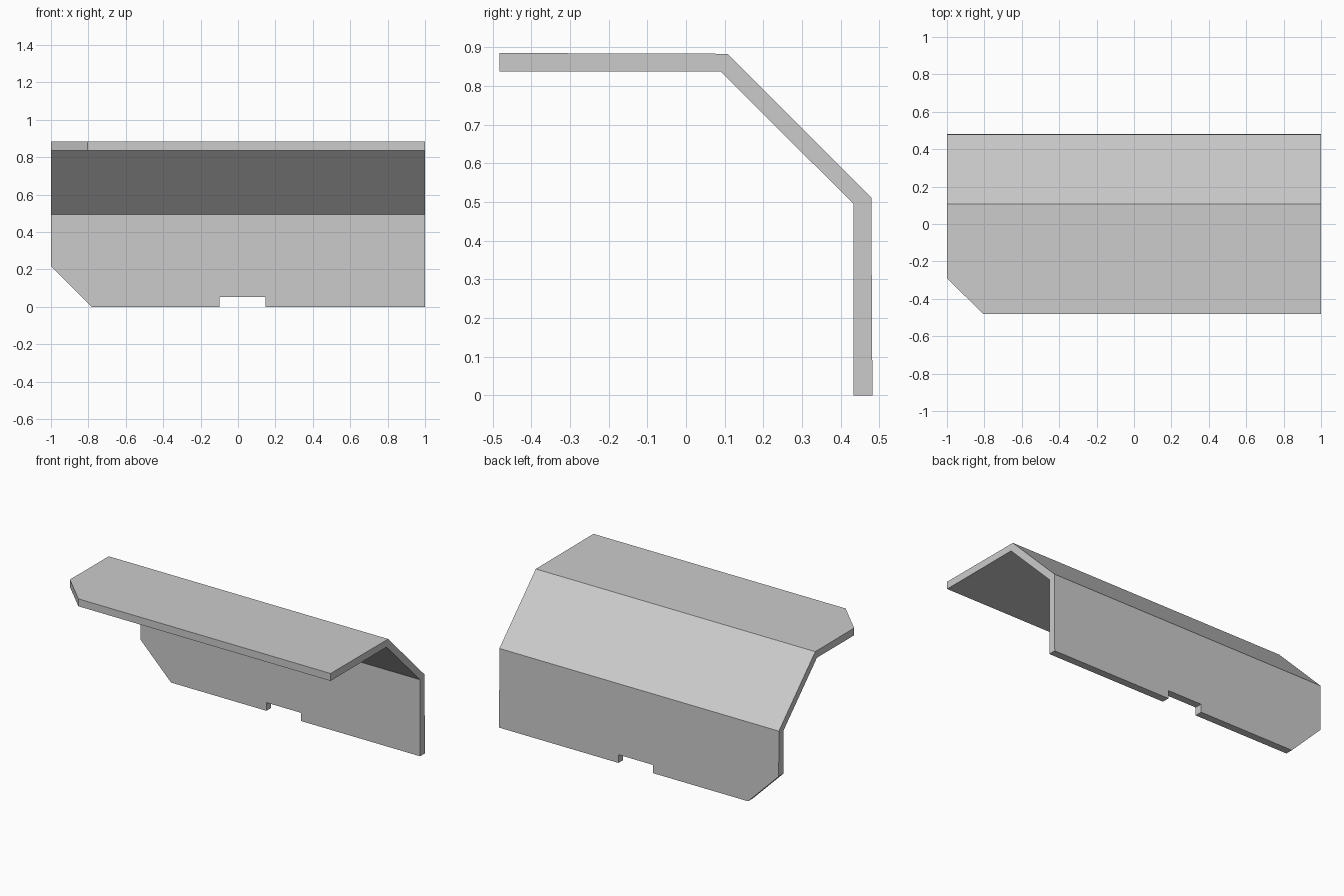
import bpy, bmesh
from mathutils import Vector

if "Cube" in bpy.data.objects:
    bpy.data.objects.remove(bpy.data.objects["Cube"])

# Bent sheet: side profile (y, z) swept along x
profile = [(-0.482, 0.885), (0.107, 0.883), (0.479, 0.511), (0.482, 0.0),
           (0.433, 0.0), (0.433, 0.495), (0.09, 0.837), (-0.482, 0.837)]
bm = bmesh.new()
face = bm.faces.new([bm.verts.new((-1, y, z)) for y, z in profile])
swept = bmesh.ops.extrude_face_region(bm, geom=[face])["geom"]
bmesh.ops.translate(bm, vec=(2, 0, 0),
                    verts=[e for e in swept if isinstance(e, bmesh.types.BMVert)])
bmesh.ops.recalc_face_normals(bm, faces=bm.faces[:])


def clip_corner(a, normal):
    """Slice a corner off and cap the cut."""
    bmesh.ops.bisect_plane(bm, geom=bm.verts[:] + bm.edges[:] + bm.faces[:],
                           plane_co=Vector(a), plane_no=Vector(normal),
                           clear_outer=True)
    bmesh.ops.holes_fill(bm, edges=[e for e in bm.edges if e.is_boundary], sides=0)


# Clipped left corners: top panel and lower back panel
clip_corner((-1, -0.29, 0), (-0.192, -0.195, 0))
clip_corner((-1, 0, 0.218), (-0.218, 0, -0.218))
bmesh.ops.recalc_face_normals(bm, faces=bm.faces[:])

mesh = bpy.data.meshes.new("bent_panel")
bm.to_mesh(mesh)
bm.free()
panel = bpy.data.objects.new("bent_panel", mesh)
bpy.context.collection.objects.link(panel)

# Notch in the bottom edge of the back panel
bpy.ops.mesh.primitive_cube_add(size=1, location=(0.023, 0.457, 0.0))
cutter = bpy.context.object
cutter.name = "notch_cutter"
cutter.scale = (0.246, 0.2, 0.106)
cutter.hide_render = True
cutter.display_type = 'WIRE'
cut = panel.modifiers.new("notch", 'BOOLEAN')
cut.operation = 'DIFFERENCE'
cut.solver = 'EXACT'
cut.object = cutter
